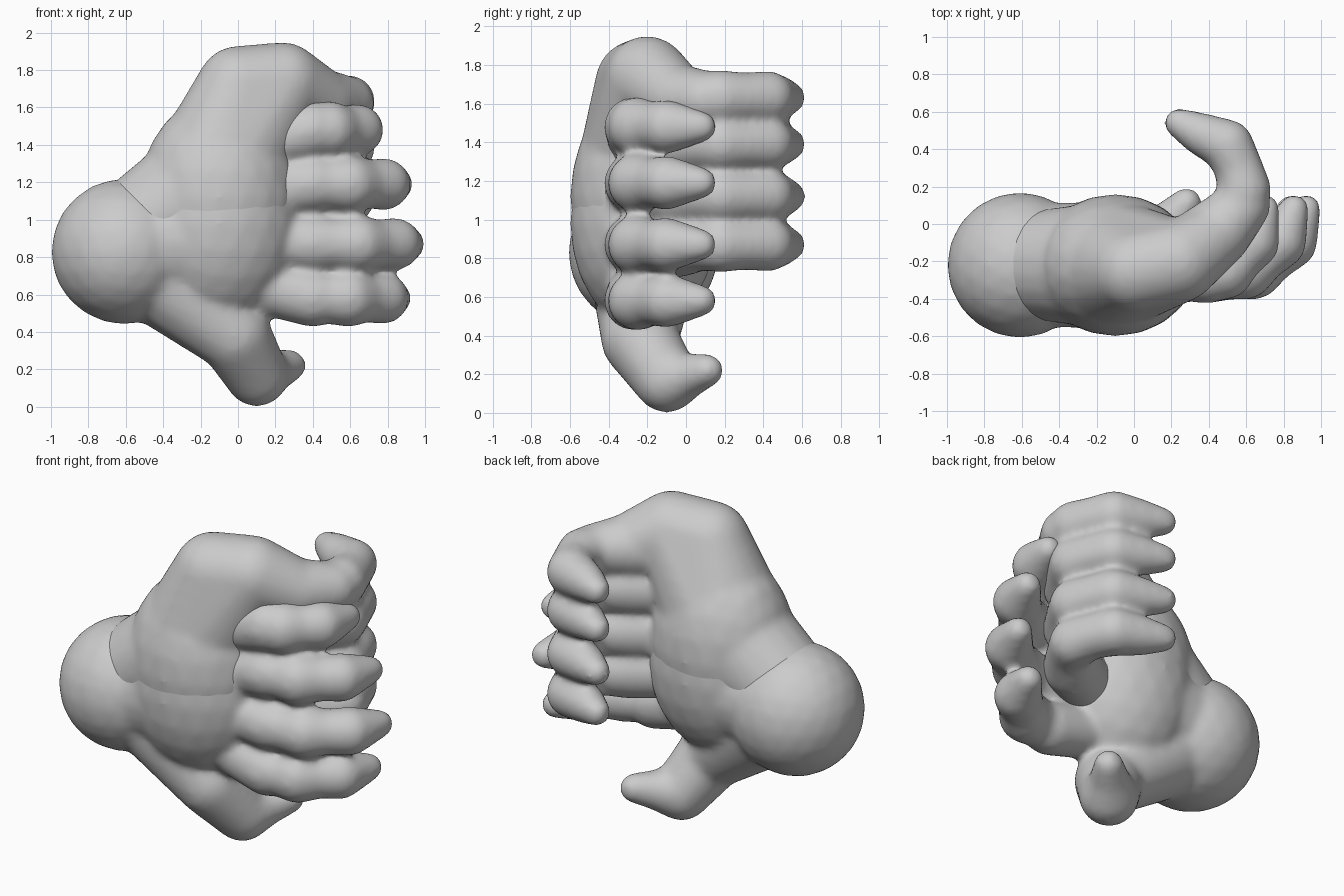
import bpy
import bmesh
from mathutils import Matrix, Vector

if "Cube" in bpy.data.objects:
    bpy.data.objects.remove(bpy.data.objects["Cube"], do_unlink=True)

clay = bpy.data.materials.new("grey clay")
clay.use_nodes = True
GREY = (0.6, 0.6, 0.6, 1.0)
clay.diffuse_color = GREY
clay.node_tree.nodes["Principled BSDF"].inputs["Base Color"].default_value = GREY


def ball(bm, x, y, z, r):
    """Sphere, or an ellipsoid when r holds three radii."""
    size = Vector(r) if isinstance(r, tuple) else Vector((r, r, r))
    place = Matrix.Translation((x, y, z)) @ Matrix.Diagonal(size).to_4x4()
    bmesh.ops.create_icosphere(bm, subdivisions=3, radius=1, matrix=place)


def hull(bm, *balls):
    """Rounded skin stretched over several balls."""
    cloud = bmesh.new()
    for b in balls:
        ball(cloud, *b)
    verts = [bm.verts.new(v.co) for v in cloud.verts]
    cloud.free()
    bmesh.ops.convex_hull(bm, input=verts)


def chain(bm, balls):
    """Tapered limb running through a row of balls."""
    for pair in zip(balls, balls[1:]):
        hull(bm, *pair)


def finish(bm, name):
    """Fuse the overlapping parts into one soft skin."""
    mesh = bpy.data.meshes.new(name)
    bm.to_mesh(mesh)
    bm.free()
    mesh.materials.append(clay)
    obj = bpy.data.objects.new(name, mesh)
    bpy.context.collection.objects.link(obj)
    fuse = obj.modifiers.new("fuse", "REMESH")
    fuse.mode = "VOXEL"
    fuse.voxel_size = 0.02
    fuse.use_smooth_shade = True
    soften = obj.modifiers.new("soften", "SMOOTH")
    soften.factor = 0.5
    soften.iterations = 14


# Lower hand: wrist ball, palm and thumb
bm = bmesh.new()
ball(bm, -0.61, -0.22, 0.83, 0.39)
ball(bm, -0.1, -0.22, 0.98, (0.44, 0.38, 0.55))
hull(bm, (-0.6, -0.22, 0.86, 0.33), (-0.15, -0.22, 0.9, 0.34))
chain(bm, [(-0.45, -0.22, 0.74, 0.28), (-0.02, -0.24, 0.38, 0.2),
           (0.1, -0.1, 0.17, 0.17), (0.18, 0.0, 0.19, 0.12), (0.28, 0.11, 0.22, 0.085)])

# Lower hand: four fingers curling round the outside
for z, reach in ((1.48, 0.76), (1.19, 0.93), (0.87, 1.0), (0.58, 0.92)):
    chain(bm, [(0.05, -0.25, z * 0.8 + 0.2, 0.15), (0.4, -0.27, z, 0.155),
               (0.52 * reach, -0.27, z, 0.135), (0.64 * reach, -0.25, z, 0.155),
               (0.74 * reach, -0.18, z, 0.13), (0.84 * reach, -0.1, z, 0.14),
               (0.92 * reach, 0.08, z, 0.08)])
finish(bm, "lower_hand")

# Upper hand: palm, knuckle ridge and the root of the fingers
bm = bmesh.new()
ball(bm, -0.1, -0.22, 1.12, (0.43, 0.38, 0.55))
hull(bm, (-0.55, -0.22, 0.92, 0.29), (-0.16, -0.22, 1.18, 0.34))
hull(bm, (-0.14, -0.22, 1.2, 0.36), (0, -0.25, 1.71, 0.22), (0.24, -0.2, 1.73, 0.22))
chain(bm, [(0.24, -0.2, 1.73, 0.22), (0.44, -0.06, 1.63, 0.18), (0.58, 0.1, 1.62, 0.15)])

# Upper hand: four stacked fingers hooking back
for z in (1.63, 1.39, 1.12, 0.87):
    chain(bm, [(0.15, -0.2, z, 0.16), (0.42, -0.04, z, 0.17), (0.54, 0.08, z, 0.135),
               (0.59, 0.18, z, 0.145), (0.56, 0.3, z, 0.13), (0.5, 0.42, z, 0.14),
               (0.36, 0.48, z, 0.115), (0.24, 0.54, z, 0.08)])
finish(bm, "upper_hand")
